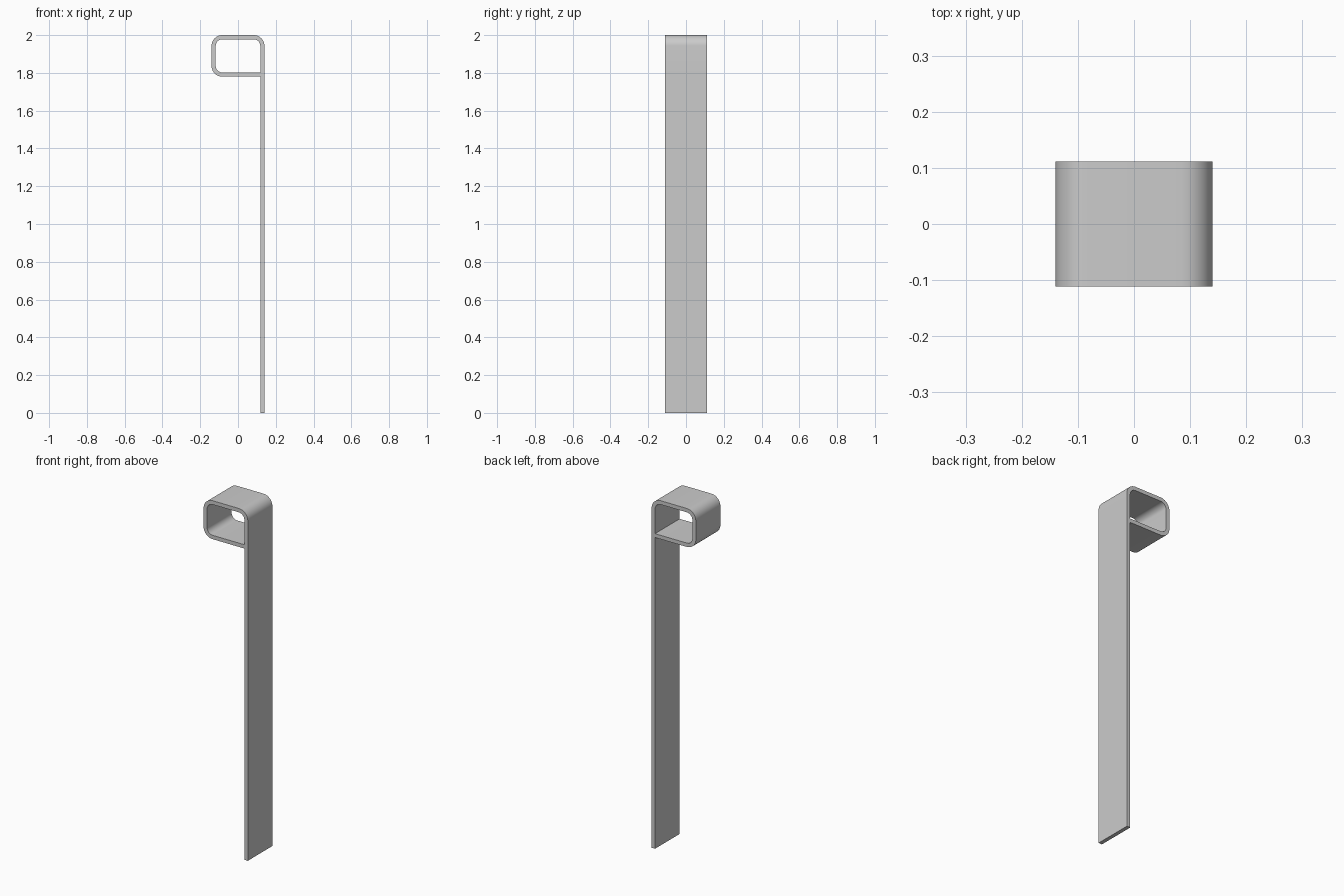
import bpy, bmesh
from math import cos, sin, radians

if "Cube" in bpy.data.objects:
    bpy.data.objects.remove(bpy.data.objects["Cube"])

T, W = 0.022, 0.111            # strip thickness, half width
X, TOP, BOT = 0.14, 2.0, 1.78  # outer limits of the hook loop
R, SEG = 0.057, 10             # outer bend radius, steps per bend

# (outer, inner) point pairs along the bent strip, from foot to hook end
pairs = [((X, 0), (X - T, 0)), ((X, BOT), (X - T, BOT)), ((X, BOT + T), (X - T, BOT + T))]


def bend(cx, cz, start):
    for i in range(SEG + 1):
        a = radians(start + 90 * i / SEG)
        pairs.append(tuple((cx + r * cos(a), cz + r * sin(a)) for r in (R, R - T)))


bend(X - R, TOP - R, 0)
bend(-X + R, TOP - R, 90)
bend(-X + R, BOT + R, 180)
pairs.append(((X - T, BOT), (X - T, BOT + T)))

# Sweep the strip profile across its width
bm = bmesh.new()
rings = []
for (ox, oz), (ix, iz) in pairs:
    rings.append([bm.verts.new(p) for p in
                  ((ox, -W, oz), (ox, W, oz), (ix, W, iz), (ix, -W, iz))])
for a, b in zip(rings, rings[1:]):
    for k in range(4):
        n = (k + 1) % 4
        bm.faces.new((a[k], a[n], b[n], b[k]))
bm.faces.new(rings[0])
bm.faces.new(rings[-1])
bmesh.ops.recalc_face_normals(bm, faces=bm.faces)

mesh = bpy.data.meshes.new("bent_strip_hook")
bm.to_mesh(mesh)
bm.free()
hook = bpy.data.objects.new("bent_strip_hook", mesh)
bpy.context.collection.objects.link(hook)
bpy.context.view_layer.objects.active = hook
hook.select_set(True)
bpy.ops.object.shade_smooth_by_angle(angle=radians(30))
